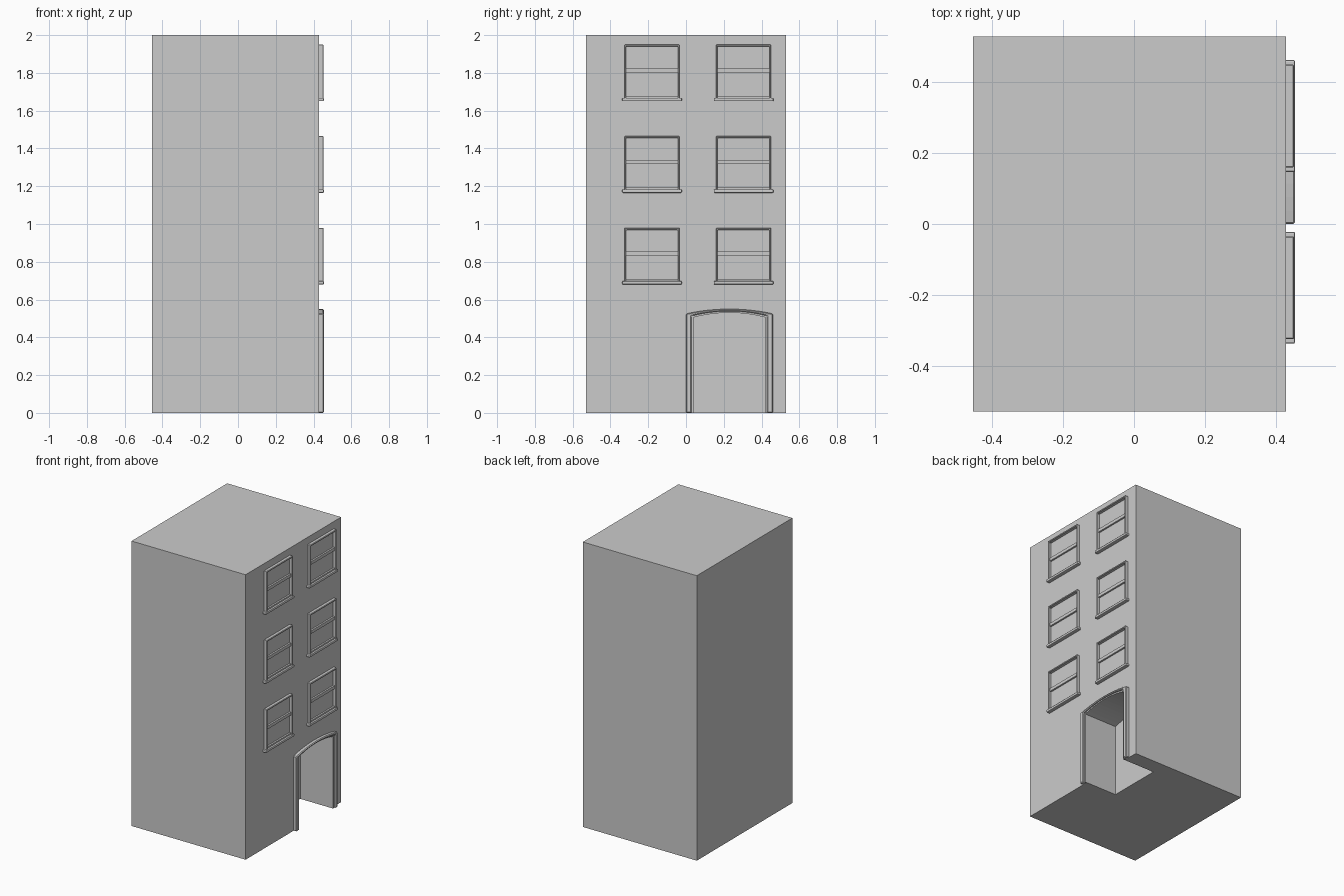
import bpy, bmesh

if "Cube" in bpy.data.objects:
    bpy.data.objects.remove(bpy.data.objects["Cube"])

WALL = 0.43    # facade plane
OUT = 0.455    # furthest projection


def prism(name, pts, x0, x1):
    """Extrude a (y, z) outline from x0 to x1."""
    bm = bmesh.new()
    face = bm.faces.new([bm.verts.new((x0, y, z)) for y, z in pts])
    ext = bmesh.ops.extrude_face_region(bm, geom=[face])
    for v in ext["geom"]:
        if isinstance(v, bmesh.types.BMVert):
            v.co.x = x1
    bmesh.ops.recalc_face_normals(bm, faces=bm.faces)
    me = bpy.data.meshes.new(name)
    bm.to_mesh(me)
    bm.free()
    ob = bpy.data.objects.new(name, me)
    bpy.context.collection.objects.link(ob)
    return ob


def rect(y0, y1, z0, z1):
    return [(y0, z0), (y1, z0), (y1, z1), (y0, z1)]


def bevel(ob, width, segments=1):
    m = ob.modifiers.new("bevel", "BEVEL")
    m.width, m.segments, m.limit_method = width, segments, "ANGLE"


def arch(half, spring, crown, base=0.0, n=12):
    """Open path up one jamb, over a shallow arch, down the other."""
    c = 0.23
    top = [(c - half + 2 * half * i / n,
            spring + (crown - spring) * (1 - (2 * i / n - 1) ** 2))
           for i in range(n + 1)]
    return [(c - half, base)] + top + [(c + half, base)]


# Building block with arched entrance recess
body = prism("building", rect(-0.53, 0.53, 0, 2), -0.455, WALL)
cutter = prism("entrance_cutter", arch(0.19, 0.505, 0.53, -0.1), 0.19, 0.6)
cutter.hide_render = True
cutter.hide_viewport = True
cut = body.modifiers.new("entrance", "BOOLEAN")
cut.operation, cut.object, cut.solver = "DIFFERENCE", cutter, "EXACT"

# Stepped door surround: proud outer band and lower inner band
outer, mid, inner = arch(0.23, 0.525, 0.55), arch(0.2, 0.513, 0.538), arch(0.19, 0.505, 0.53)
band = prism("door_surround", outer + mid[::-1], WALL - 0.005, OUT)
bevel(band, 0.005)
prism("door_inner_trim", mid + inner[::-1], WALL - 0.005, 0.443)

# Sash windows
for row in range(3):
    for col, c in enumerate((-0.18, 0.305)):
        z = 0.68 + 0.485 * row
        tag = f"_{row}_{col}"
        a, b, top = c - 0.145, c + 0.145, z + 0.30
        frame = prism("window_frame" + tag,
                      [(a, z + 0.015), (a, top), (b, top), (b, z + 0.015),
                       (b - 0.008, z + 0.015), (b - 0.008, top - 0.011),
                       (a + 0.008, top - 0.011), (a + 0.008, z + 0.015)],
                      WALL - 0.005, 0.452)
        bevel(frame, 0.003)
        sill = prism("window_sill" + tag, rect(c - 0.158, c + 0.158, z, z + 0.018),
                     WALL - 0.005, OUT)
        bevel(sill, 0.005, 2)
        prism("sill_rail" + tag, rect(a, b, z + 0.015, z + 0.028), WALL - 0.005, 0.442)
        prism("meeting_rail" + tag, rect(a, b, z + 0.152, z + 0.174), WALL - 0.005, 0.442)
